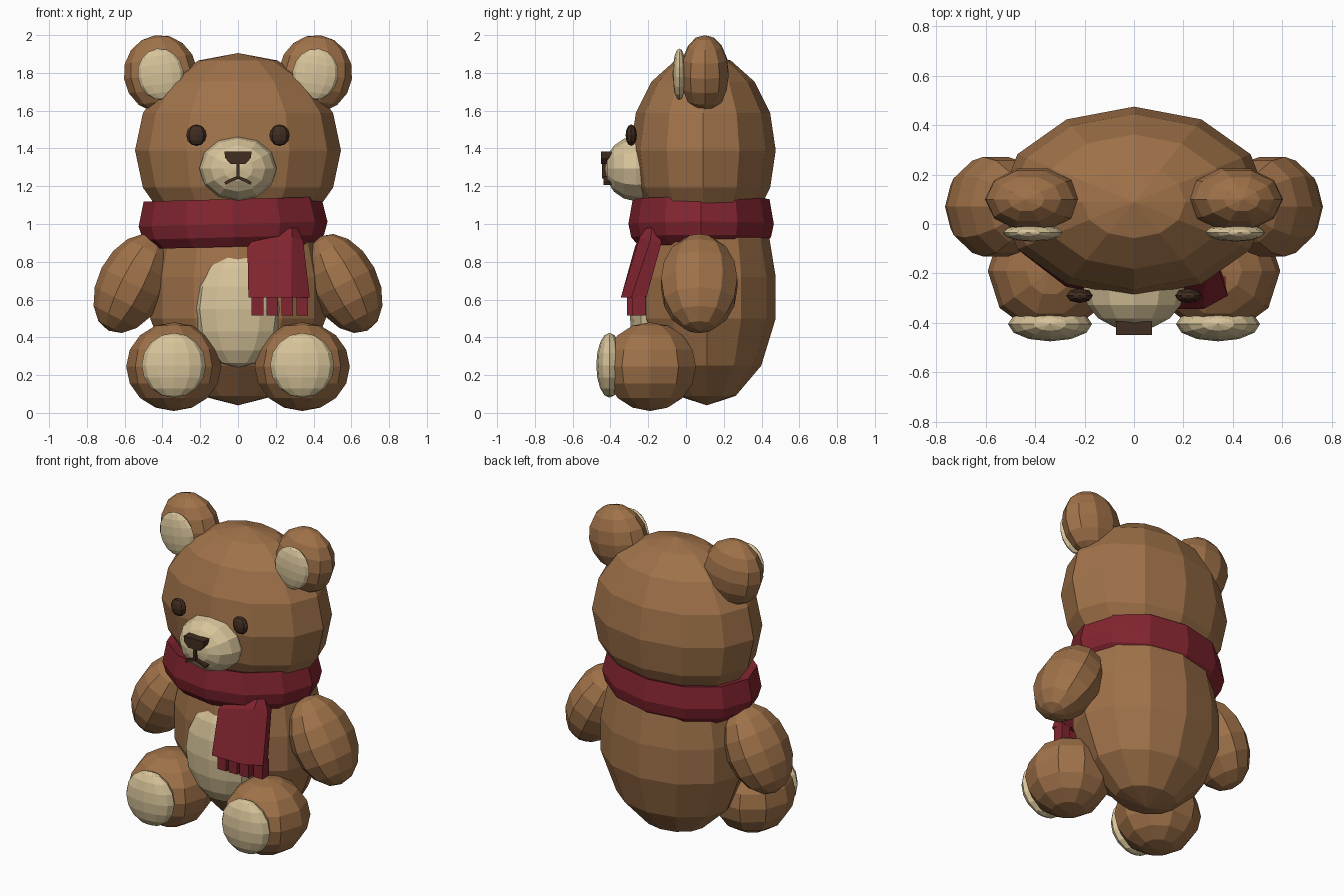
import bpy, bmesh, math
from mathutils import Matrix, Vector

cube = bpy.data.objects.get("Cube")
if cube:
    bpy.data.objects.remove(cube, do_unlink=True)


def material(name, rgb):
    m = bpy.data.materials.new(name)
    m.use_nodes = True
    m.diffuse_color = (*rgb, 1)
    m.node_tree.nodes["Principled BSDF"].inputs["Base Color"].default_value = (*rgb, 1)
    return m


brown = material("brown_fur", (0.35, 0.168, 0.067))
cream = material("cream_fur", (0.68, 0.55, 0.32))
red = material("red_wool", (0.225, 0.018, 0.029))
dark = material("dark_brown", (0.052, 0.026, 0.0145))


def finish(name, bm, mat):
    bmesh.ops.recalc_face_normals(bm, faces=bm.faces)
    mesh = bpy.data.meshes.new(name)
    bm.to_mesh(mesh)
    bm.free()
    mesh.materials.append(mat)
    ob = bpy.data.objects.new(name, mesh)
    bpy.context.scene.collection.objects.link(ob)
    return ob


def ball(name, mat, centre, radii, segments=10, rings=8, rot=None):
    """Faceted ellipsoid with a vertex column on the front (-y) side."""
    bm = bmesh.new()
    bmesh.ops.create_uvsphere(bm, u_segments=segments, v_segments=rings, radius=1)
    turn = math.pi / 2
    m = Matrix.Translation(centre) @ (rot or Matrix()) @ Matrix.Diagonal((*radii, 1))
    bmesh.ops.transform(bm, matrix=m @ Matrix.Rotation(turn, 4, "Z"), verts=bm.verts)
    return finish(name, bm, mat)


def lathe(name, mat, profile, centre, radii, segments=12, closed=False, rot=None):
    """Stack of elliptical rings; profile holds (radius ratio, height)."""
    bm = bmesh.new()
    rows = []
    for r, z in profile:
        rows.append([bm.verts.new((radii[0] * r * math.sin(a), radii[1] * r * math.cos(a), z))
                     for a in (math.tau * i / segments for i in range(segments))])
    pairs = list(zip(rows, rows[1:]))
    if closed:
        pairs.append((rows[-1], rows[0]))
    else:
        bm.faces.new(rows[-1])
    for low, high in pairs:
        for i in range(segments):
            j = (i + 1) % segments
            bm.faces.new((low[i], low[j], high[j], high[i]))
    bmesh.ops.remove_doubles(bm, verts=bm.verts, dist=0.0001)
    bmesh.ops.transform(bm, matrix=Matrix.Translation(centre) @ (rot or Matrix()), verts=bm.verts)
    return finish(name, bm, mat)


def loft(name, mat, loops):
    """Solid spanning matching point loops, capped at both ends."""
    bm = bmesh.new()
    rows = [[bm.verts.new(p) for p in loop] for loop in loops]
    n = len(rows[0])
    for a, b in zip(rows, rows[1:]):
        for i in range(n):
            bm.faces.new((a[i], a[(i + 1) % n], b[(i + 1) % n], b[i]))
    bm.faces.new(rows[0])
    bm.faces.new(rows[-1])
    return finish(name, bm, mat)


def plate(name, mat, outline, front, back):
    return loft(name, mat, [[(x, y, z) for x, z in outline] for y in (front, back)])


# Torso and belly patch
lathe("body", brown, [(0, 0.04), (0.42, 0.09), (0.79, 0.25), (1, 0.5), (1, 0.72),
                      (0.91, 0.92), (0.7, 1.1)], (0, 0.11, 0), (0.465, 0.365))
ball("belly_patch", cream, (0, -0.18, 0.55), (0.235, 0.12, 0.31), 12)

# Head and muzzle
ball("head", brown, (0, 0.09, 1.39), (0.545, 0.385, 0.515), 12)
facing_front = Matrix.Rotation(math.pi / 2, 4, "X")
muzzle = ball("muzzle", cream, (0, -0.265, 1.293), (0.205, 0.172, 0.165), 12, 8, facing_front)
# the rotated ball swaps its depth and height radii
muzzle.data.transform(Matrix.Translation((0, -0.265, 1.293))
                      @ Matrix.Diagonal((1, 0.165 / 0.165, 1, 1))
                      @ Matrix.Translation((0, 0.265, -1.293)))

# Nose and mouth
plate("nose", dark, [(-0.072, 1.385), (0.072, 1.385), (0.068, 1.35), (0.04, 1.318),
                     (-0.04, 1.318), (-0.068, 1.35)], -0.45, -0.395)
plate("mouth_stem", dark, [(-0.008, 1.32), (0.008, 1.32), (0.008, 1.24), (-0.008, 1.24)],
      -0.445, -0.41)

# Paired parts: s is +1 on the left and -1 on the right
for s, side in ((1, "left"), (-1, "right")):
    plate(side + "_mouth_line", dark, [(0, 1.255), (s * 0.045, 1.238), (s * 0.072, 1.222),
                                       (s * 0.066, 1.207), (s * 0.04, 1.222), (0, 1.238)],
          -0.437, -0.385)
    ball(side + "_eye", dark, (s * 0.22, -0.29, 1.47), (0.054, 0.03, 0.057), 8, 6)
    tilt = Matrix.Rotation(s * math.radians(8), 4, "Y")
    ball(side + "_ear", brown, (s * 0.41, 0.1, 1.795), (0.195, 0.132, 0.206), rot=tilt)
    ball(side + "_inner_ear", cream, (s * 0.41, -0.035, 1.793), (0.122, 0.036, 0.137), 12, rot=tilt)
    lean = Matrix.Rotation(-s * math.radians(27), 4, "Y")
    ball(side + "_arm", brown, (s * 0.56, 0.07, 0.685), (0.182, 0.212, 0.28), rot=lean)
    ball(side + "_leg", brown, (s * 0.34, -0.19, 0.245), (0.252, 0.255, 0.235))
    ball(side + "_sole", cream, (s * 0.34, -0.405, 0.252), (0.17, 0.07, 0.172), 12)

# Scarf loop, slightly higher on the left
lathe("scarf_loop", red, [(0.94, 1.132), (1, 1.0), (0.96, 0.93), (0.85, 0.88), (0.7, 0.9),
                          (0.78, 1.11)], (0, 0.08, 0), (0.5, 0.385), closed=True,
      rot=Matrix.Rotation(math.radians(-1.5), 4, "Y"))

# Hanging scarf end, flaring downwards
loft("scarf_end", red, [
    [(0.055, -0.345, 0.61), (0.28, -0.345, 0.61), (0.38, -0.29, 0.61),
     (0.36, -0.21, 0.61), (0.06, -0.22, 0.61)],
    [(0.05, -0.27, 0.88), (0.285, -0.245, 0.93), (0.345, -0.19, 0.91),
     (0.33, -0.13, 0.9), (0.06, -0.2, 0.87)],
    [(0.08, -0.235, 0.92), (0.285, -0.21, 0.98), (0.315, -0.18, 0.98),
     (0.3, -0.14, 0.97), (0.08, -0.18, 0.92)]])

# Fringe strands
for i in range(4):
    x = 0.072 + i * 0.079
    y = -0.312 + max(0, i - 2) * 0.03
    plate("fringe_%d" % (i + 1), red, [(x, 0.515), (x + 0.062, 0.515),
                                       (x + 0.062, 0.62), (x, 0.62)], y, y + 0.07)
